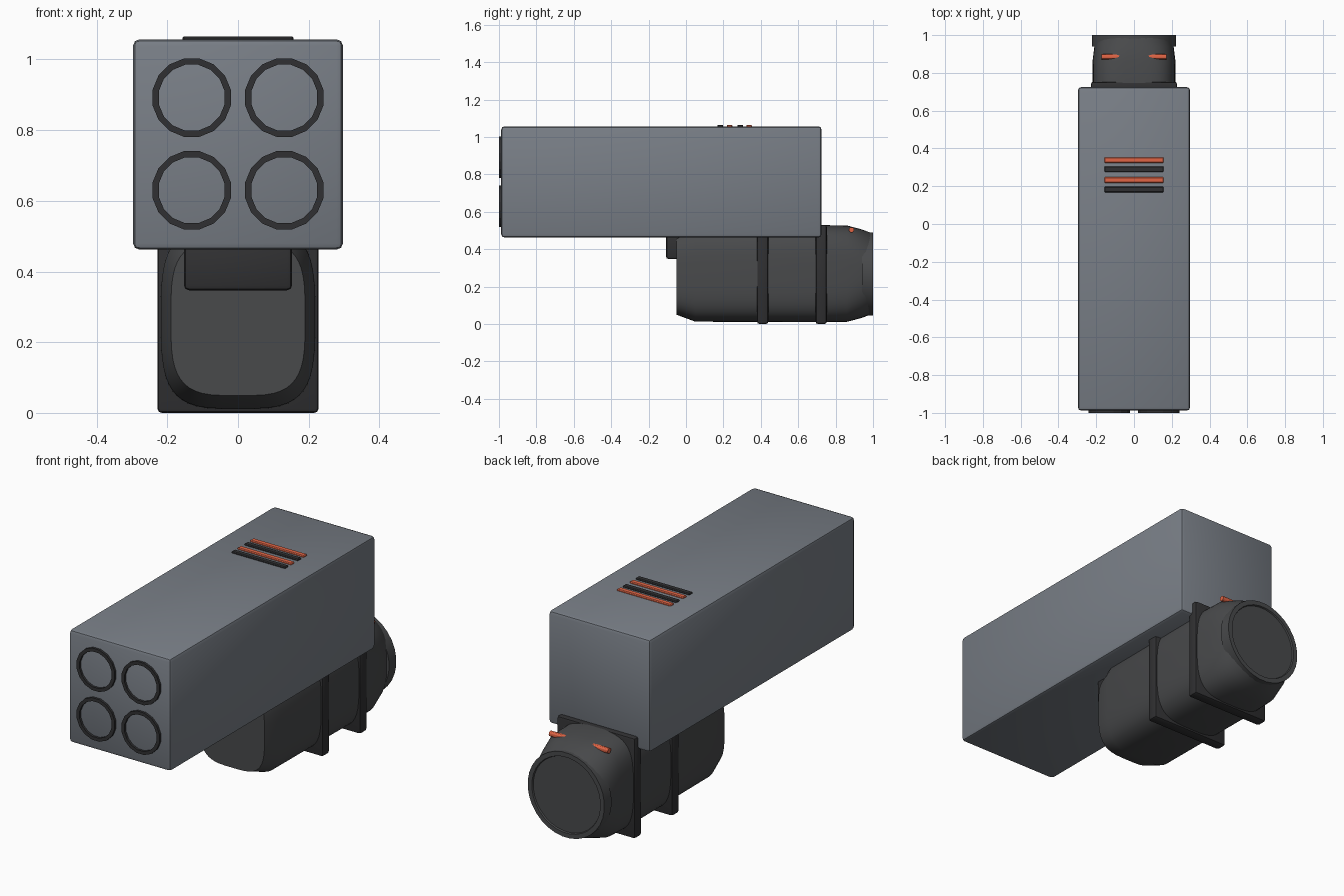
import bpy, bmesh
from math import pi, cos, sin, radians, copysign
from mathutils import Matrix

if "Cube" in bpy.data.objects:
    bpy.data.objects.remove(bpy.data.objects["Cube"])


def material(name, rgb):
    m = bpy.data.materials.new(name)
    m.diffuse_color = (*rgb, 1)
    m.use_nodes = True
    m.node_tree.nodes["Principled BSDF"].inputs["Base Color"].default_value = m.diffuse_color
    return m


GREY = material("shell_grey", (0.19, 0.21, 0.24))
DARK = material("housing_dark", (0.065, 0.067, 0.07))
BLACK = material("trim_black", (0.03, 0.03, 0.032))
ORANGE = material("accent_orange", (0.75, 0.13, 0.06))


def finish(name, bm, mat, angle=30):
    bmesh.ops.recalc_face_normals(bm, faces=bm.faces)
    me = bpy.data.meshes.new(name)
    bm.to_mesh(me)
    bm.free()
    ob = bpy.data.objects.new(name, me)
    bpy.context.collection.objects.link(ob)
    me.materials.append(mat)
    bpy.ops.object.select_all(action='DESELECT')
    ob.select_set(True)
    bpy.context.view_layer.objects.active = ob
    bpy.ops.object.shade_smooth_by_angle(angle=radians(angle))
    return ob


def box(name, lo, hi, mat, bevel=0.0, segments=2):
    bm = bmesh.new()
    size = [b - a for a, b in zip(lo, hi)]
    mid = [(a + b) / 2 for a, b in zip(lo, hi)]
    bmesh.ops.create_cube(bm, size=1, matrix=Matrix.Translation(mid) @ Matrix.Diagonal((*size, 1)))
    if bevel:
        bmesh.ops.bevel(bm, geom=bm.edges[:], offset=bevel, segments=segments,
                        profile=0.5, affect='EDGES')
    return finish(name, bm, mat)


def section(y, a, b, n, zc, count):
    """Superellipse ring in the x-z plane."""
    pts = []
    for i in range(count):
        t = 2 * pi * (i + 0.5) / count
        c, s = cos(t), sin(t)
        pts.append((copysign(abs(c) ** (2 / n), c) * a, y,
                    zc + copysign(abs(s) ** (2 / n), s) * b))
    return pts


def loft(name, stations, mat, zc, count=32, xc=0.0, closed=False, angle=30):
    """Skin rings given as (y, half width, half height, exponent)."""
    bm = bmesh.new()
    rings = [[bm.verts.new((x + xc, y, z)) for x, y, z in section(*s, zc, count)]
             for s in stations]
    pairs = list(zip(rings, rings[1:]))
    if closed:
        pairs.append((rings[-1], rings[0]))
    for r0, r1 in pairs:
        for i in range(count):
            j = (i + 1) % count
            bm.faces.new((r0[i], r0[j], r1[j], r1[i]))
    if not closed:
        bm.faces.new(rings[0])
        bm.faces.new(rings[-1])
    return finish(name, bm, mat, angle)


# long launcher box
box("launcher_box", (-0.297, -0.988, 0.465), (0.297, 0.725, 1.06), GREY, 0.018)

# four tube rims on the front face
for x in (-0.131, 0.131):
    for z in (0.633, 0.895):
        side = "left" if x < 0 else "right"
        row = "lower" if z < 0.7 else "upper"
        loft(f"tube_rim_{row}_{side}",
             [(y, r, r, 2) for y, r in ((-0.98, 0.113), (-1.0, 0.113), (-1.0, 0.095), (-0.98, 0.095))],
             BLACK, z, 16, x, True, 20)

# stripes on the top
for i, y in enumerate((0.183, 0.233, 0.29, 0.338)):
    box(f"top_stripe_{i + 1}", (-0.157, y - 0.015, 1.05), (0.157, y + 0.015, 1.068),
        ORANGE if i % 2 else BLACK, 0.004, 1)

# rounded drive housing under the box
loft("drive_housing",
     [(-0.05, 0.19, 0.22, 3.6), (0.05, 0.218, 0.257, 3.6), (0.7, 0.22, 0.26, 3.6),
      (0.86, 0.22, 0.258, 3.4), (0.94, 0.21, 0.237, 2.7), (0.99, 0.2, 0.218, 2.15)],
     DARK, 0.272, 48)

# square flanges around the housing
for name, y in (("front_flange", 0.41), ("rear_flange", 0.723)):
    box(name, (-0.228, y - 0.03, 0.003), (0.228, y + 0.03, 0.533), BLACK, 0.012)

# mounting block in front of the housing
box("mounting_block", (-0.153, -0.107, 0.35), (0.153, 0.3, 0.48), BLACK, 0.014)

# round end cap with a shallow recess
loft("end_cap",
     [(0.94, 0.224, 0.224, 2), (1.0, 0.224, 0.224, 2), (1.0, 0.2, 0.2, 2), (0.992, 0.197, 0.197, 2)],
     DARK, 0.27, 32)

# accent bars partly sunk into the curved rear top
for side, s in (("left", -1), ("right", 1)):
    bm = bmesh.new()
    bmesh.ops.create_cone(bm, cap_ends=True, segments=12, radius1=0.014, radius2=0.014, depth=0.14,
                          matrix=Matrix.Translation((s * 0.102, 0.885, 0.506)) @ Matrix.Rotation(pi / 2, 4, 'Y'))
    finish(f"accent_bar_{side}", bm, ORANGE)

# stand the model exactly on the ground
for ob in bpy.context.collection.objects:
    ob.location.z -= 0.003
